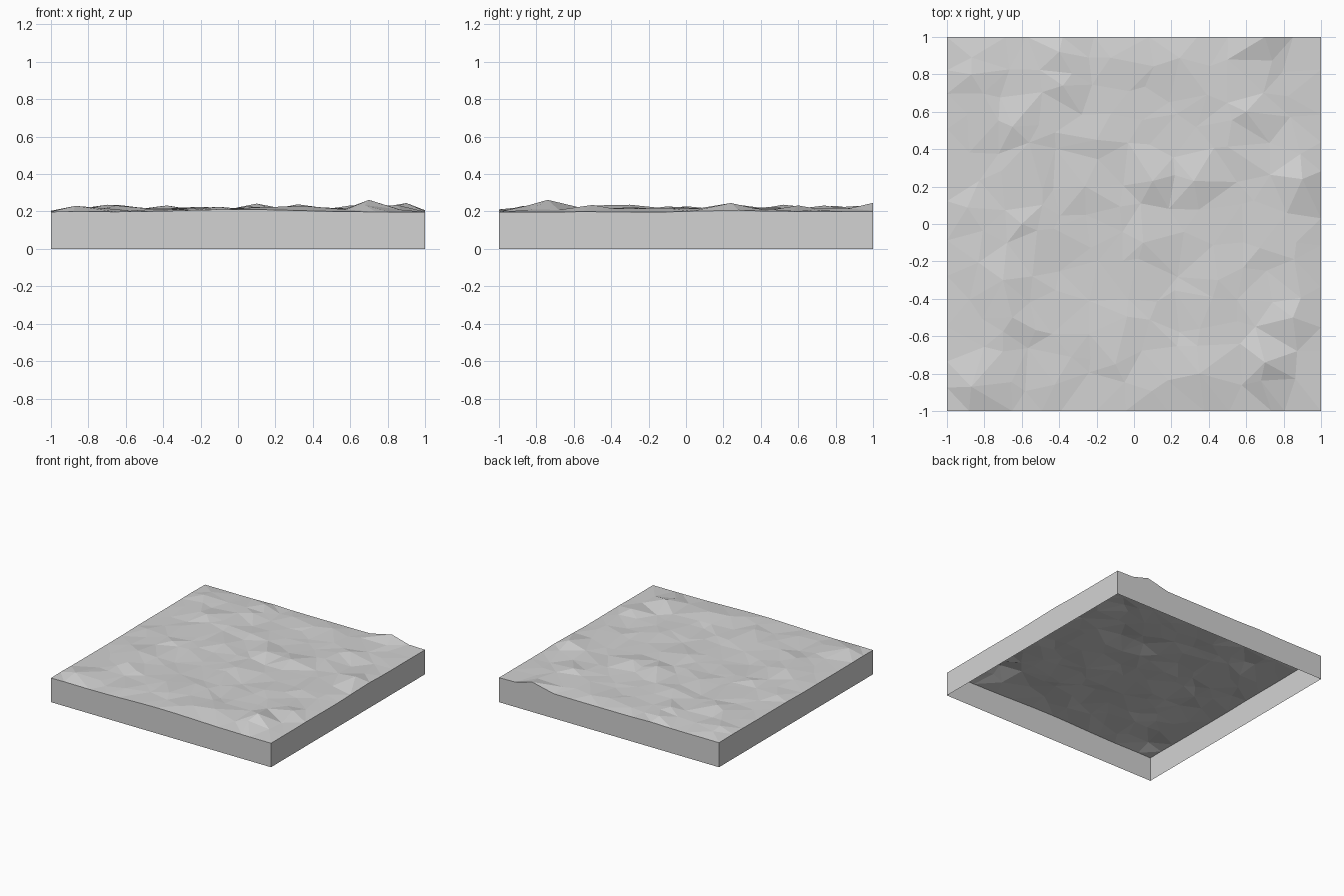
import bpy, bmesh, math, random
from mathutils import Vector, noise
from mathutils.geometry import delaunay_2d_cdt

cube = bpy.data.objects.get("Cube")
if cube:
    bpy.data.objects.remove(cube, do_unlink=True)

random.seed(4)
BASE = 0.2        # ground level above the open bottom
CELLS = 13        # low-poly grid density
RADIUS = 0.13     # width of a mound

# Mounds: x, y, height above ground level
MOUNDS = [
    (-.87, .8, .03), (-.65, .52, .036), (-.38, .74, .032), (-.4, .92, .03),
    (-.2, .45, .025), (.1, .23, .042), (.32, .23, .038), (.6, .6, .032),
    (.7, 1, .046), (.9, .24, .045), (.7, -.74, .062), (.85, -.5, .035),
    (.35, -.8, .03), (.05, -.1, .027), (-.1, -.75, .025), (-.6, 0, .028),
    (-.7, -.3, .036), (-.65, -.5, .032), (-.87, -.87, .03), (.45, -.3, .022),
]


def make_material(name, rgb):
    mat = bpy.data.materials.new(name)
    mat.use_nodes = True
    mat.diffuse_color = (*rgb, 1)
    mat.node_tree.nodes["Principled BSDF"].inputs["Base Color"].default_value = (*rgb, 1)
    return mat


def on_rim(x, y):
    return max(abs(x), abs(y)) > 0.999


def ground_height(x, y):
    """Gentle noise plus mounds, flattened along the rim."""
    mound = max(h * math.exp(-((x - mx) ** 2 + (y - my) ** 2) / RADIUS ** 2)
                for mx, my, h in MOUNDS)
    rough = 0.011 + 0.011 * noise.noise(Vector((x * 2.5, y * 2.5, 7)))
    if on_rim(x, y):
        if (x, y) in {(m[0], m[1]) for m in MOUNDS}:
            return BASE + mound
        swell = 0.014 * math.exp(-x * x * 6) if y < 0 else 0.004
        return BASE - 0.003 + swell + 0.25 * mound
    return BASE + max(mound, rough + random.uniform(-.007, .007))


# Scattered ground points: mound tops first, then a jittered grid around them
points = [Vector(m[:2]) for m in MOUNDS]
tops = list(points)
step = 2 / CELLS
for i in range(CELLS + 1):
    for j in range(CELLS + 1):
        x, y = -1 + i * step, -1 + j * step
        if 0 < i < CELLS:
            x += random.uniform(-.35, .35) * step
        else:
            x = -1 if i == 0 else 1
        if 0 < j < CELLS:
            y += random.uniform(-.35, .35) * step
        else:
            y = -1 if j == 0 else 1
        p = Vector((x, y))
        corner = abs(x) == 1 and abs(y) == 1
        if corner or all((p - t).length > 0.08 for t in tops):
            points.append(p)

# Ground surface
flat, _, triangles, *_ = delaunay_2d_cdt(points, [], [], 0, 1e-6)
bm = bmesh.new()
tops_lookup = {(round(m[0], 3), round(m[1], 3)): m[2] for m in MOUNDS}
verts = []
for p in flat:
    key = (round(p.x, 3), round(p.y, 3))
    z = BASE + tops_lookup[key] if key in tops_lookup else ground_height(p.x, p.y)
    verts.append(bm.verts.new((p.x, p.y, z)))
for tri in triangles:
    bm.faces.new([verts[k] for k in tri])

# Side walls: drop the rim to the floor, leaving the underside open
rim = [e for e in bm.edges if e.is_boundary]
skirt = bmesh.ops.extrude_edge_only(bm, edges=rim)["geom"]
for v in skirt:
    if isinstance(v, bmesh.types.BMVert):
        v.co.z = 0
bmesh.ops.recalc_face_normals(bm, faces=bm.faces)
bm.faces.ensure_lookup_table()
if sum(f.normal.z for f in bm.faces) < 0:
    bmesh.ops.reverse_faces(bm, faces=bm.faces)

mesh = bpy.data.meshes.new("ground_tile")
bm.to_mesh(mesh)
bm.free()
mesh.materials.append(make_material("light grey stone", (.65, .65, .65)))
tile = bpy.data.objects.new("ground_tile", mesh)
bpy.context.collection.objects.link(tile)
